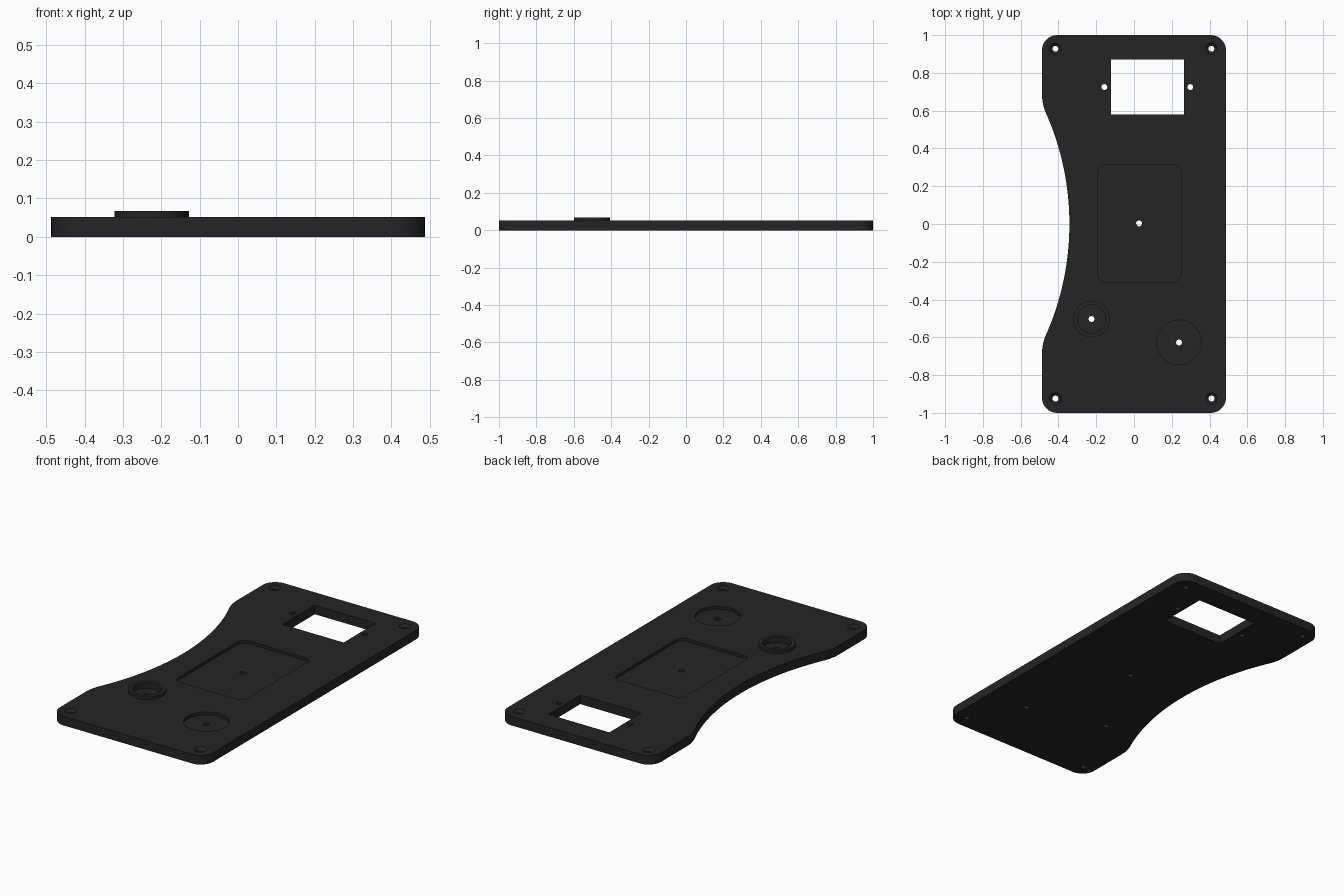
import bpy, bmesh, math
from math import sin, cos, radians

if "Cube" in bpy.data.objects:
    bpy.data.objects.remove(bpy.data.objects["Cube"])

T = 0.052        # plate thickness
FLOOR = 0.036    # floor of the shallow pockets
RIM = 0.068      # top of the raised ring
HOLE = 0.0157    # screw hole radius

black = bpy.data.materials.new("matte black")
black.diffuse_color = (0.018, 0.018, 0.018, 1)
black.use_nodes = True
black.node_tree.nodes["Principled BSDF"].inputs["Base Color"].default_value = black.diffuse_color


def arc(cx, cy, r, a0, a1, n):
    return [(cx + r * cos(radians(a0 + (a1 - a0) * i / n)),
             cy + r * sin(radians(a0 + (a1 - a0) * i / n))) for i in range(n + 1)]


def rounded_rect(x0, x1, y0, y1, r, n=8):
    return (arc(x1 - r, y1 - r, r, 0, 90, n) + arc(x0 + r, y1 - r, r, 90, 180, n)
            + arc(x0 + r, y0 + r, r, 180, 270, n) + arc(x1 - r, y0 + r, r, 270, 360, n))


def loft(bm, loops, capped=True):
    """Skin a stack of (outline, z) loops."""
    rings = [[bm.verts.new((x, y, z)) for x, y in pts] for pts, z in loops]
    n = len(rings[0])
    for a, b in zip(rings, rings[1:]):
        for i in range(n):
            j = (i + 1) % n
            bm.faces.new((a[i], a[j], b[j], b[i]))
    if capped:
        bm.faces.new(rings[0][::-1])
        bm.faces.new(rings[-1])


def turned(bm, x, y, profile, n=48, capped=True):
    """Round shape from (radius, z) pairs."""
    loft(bm, [(arc(x, y, r, 0, 360, n)[:-1], z) for r, z in profile], capped)


def make(name, bm):
    me = bpy.data.meshes.new(name)
    bm.to_mesh(me)
    bm.free()
    me.materials.append(black)
    ob = bpy.data.objects.new(name, me)
    bpy.context.collection.objects.link(ob)
    return ob


def cut(target, cutter):
    bpy.context.view_layer.objects.active = target
    mod = target.modifiers.new("cut", 'BOOLEAN')
    mod.operation, mod.solver, mod.object = 'DIFFERENCE', 'EXACT', cutter
    bpy.ops.object.modifier_apply(modifier=mod.name)
    bpy.data.objects.remove(cutter)


# Plate outline: rounded corners on the right, shallow waist on the left
W, R, WAIST, BIG, SOFT = 0.487, 0.08, -0.342, 1.453, 0.25
TURN = 23.7
sx, sy = -W + SOFT, 0.687
upper = arc(W - R, 1 - R, R, 0, 90, 10) + arc(-W + R, 1 - R, R, 90, 180, 10)
upper += arc(sx, sy, SOFT, 180, 180 + TURN, 8)
upper += arc(WAIST - BIG, 0, BIG, TURN, 0, 24)[1:]
lower = [(x, -y) for x, y in reversed(upper[:-1])]
bm = bmesh.new()
loft(bm, [(upper + lower, 0), (upper + lower, T)])
plate = make("plate", bm)

# Shallow pockets and the square window
RING, DISC, MID = (-0.225, -0.503), (0.238, -0.627), (0.027, 0.003)
bm = bmesh.new()
pocket = rounded_rect(-0.192, 0.248, -0.308, 0.314, 0.042)
loft(bm, [(pocket, FLOOR), (pocket, 0.1)])
turned(bm, *RING, [(0.075, FLOOR), (0.075, 0.1)], 64)
turned(bm, *DISC, [(0.118, FLOOR), (0.118, 0.1)], 64)
window = [(0.265, 0.58), (0.265, 0.87), (-0.122, 0.87), (-0.122, 0.58)]
loft(bm, [(window, -0.05), (window, 0.1)])
cut(plate, make("pocket_cutter", bm))

# Plain screw holes, then countersunk corner holes
bm = bmesh.new()
for x, y in (RING, DISC, MID, (-0.157, 0.725), (0.298, 0.725)):
    turned(bm, x, y, [(HOLE, -0.05), (HOLE, 0.1)], 24)
for x in (-0.416, 0.41):
    for y in (-0.924, 0.928):
        turned(bm, x, y, [(HOLE, -0.05), (HOLE, T - 0.0155),
                          (0.0312, T), (0.0312, 0.1)], 24)
cut(plate, make("hole_cutter", bm))

# Raised ring around the small pocket
bm = bmesh.new()
turned(bm, *RING, [(0.097, T), (0.097, RIM), (0.075, RIM), (0.075, T)], 64, False)
ring = make("raised_ring", bm)

# Smooth curved walls, keep the edges sharp
bpy.ops.object.select_all(action='DESELECT')
for ob in (plate, ring):
    ob.select_set(True)
bpy.context.view_layer.objects.active = plate
bpy.ops.object.shade_smooth_by_angle(angle=radians(30))
